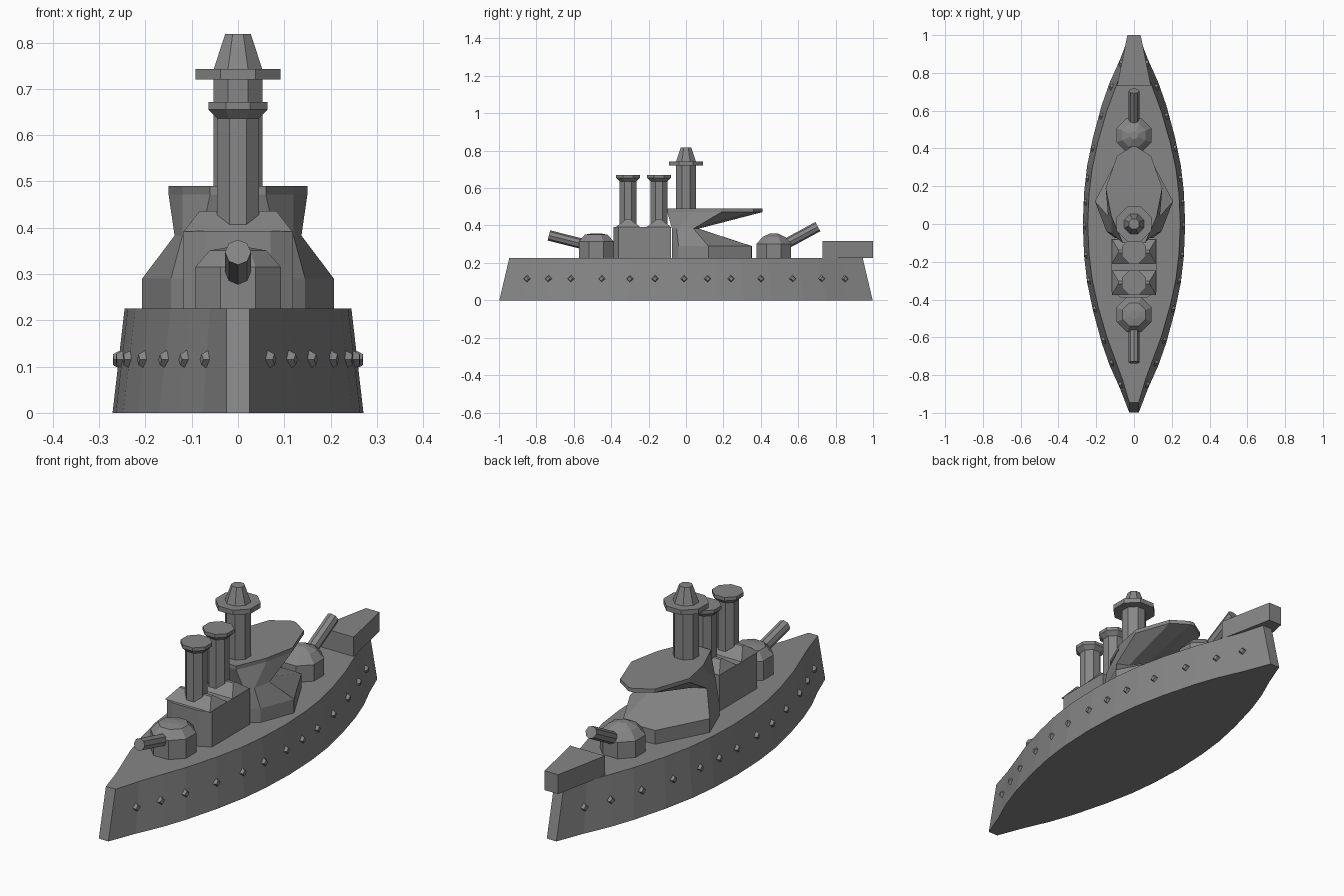
import bpy, bmesh, math
from mathutils import Vector, Matrix

cube = bpy.data.objects.get("Cube")
if cube:
    bpy.data.objects.remove(cube, do_unlink=True)

grey = bpy.data.materials.new("steel grey")
grey.use_nodes = True
COLOUR = (0.24, 0.24, 0.24, 1)
grey.diffuse_color = COLOUR
grey.node_tree.nodes["Principled BSDF"].inputs["Base Color"].default_value = COLOUR


def finish(name, bm):
    bmesh.ops.recalc_face_normals(bm, faces=bm.faces)
    mesh = bpy.data.meshes.new(name)
    bm.to_mesh(mesh)
    bm.free()
    mesh.materials.append(grey)
    ob = bpy.data.objects.new(name, mesh)
    bpy.context.collection.objects.link(ob)
    return ob


def loft(name, rings):
    """Skin a stack of closed rings with equal point counts and cap the ends."""
    bm = bmesh.new()
    loops = [[bm.verts.new(p) for p in ring] for ring in rings]
    n = len(loops[0])
    for a, b in zip(loops, loops[1:]):
        for i in range(n):
            j = (i + 1) % n
            bm.faces.new((a[i], a[j], b[j], b[i]))
    bm.faces.new(loops[0])
    bm.faces.new(loops[-1])
    return finish(name, bm)


def mirrored(half, z):
    """Close a right-hand outline across the centre plane at height z."""
    return [(x, y, z) for x, y in half] + [(-x, y, z) for x, y in reversed(half)]


def turned(name, profile, y, sides=8):
    """Faceted turned part from (radius, height) pairs."""
    rings = []
    for r, z in profile:
        rings.append([(r * math.cos(t), y + r * math.sin(t), z)
                      for t in (math.tau * (i + 0.5) / sides for i in range(sides))])
    return loft(name, rings)


# Hull: pointed lens outline, sides leaning inward toward the deck
outline = [(0.025, 1), (0.068, 0.87), (0.115, 0.75), (0.157, 0.63),
           (0.203, 0.46), (0.234, 0.31), (0.25, 0.17), (0.257, 0)]


def hull_half(length, grow):
    stern = [(x + grow * min(1, (1 - t) * 4), t * length) for x, t in outline]
    return [(x, -y) for x, y in stern] + list(reversed(stern))[1:]


loft("hull", [mirrored(hull_half(0.998, 0.014), 0),
              mirrored(hull_half(0.945, -0.012), 0.225)])


# Portholes: diamond studs along both sides
def hull_width(y):
    t = abs(y) / 0.972
    for (x1, t1), (x0, t0) in zip(outline, outline[1:]):
        if t0 <= t <= t1:
            return x0 + (x1 - x0) * (t - t0) / (t1 - t0)
    return outline[-1][0]


bm = bmesh.new()
for y in (-0.85, -0.735, -0.615, -0.45, -0.3, -0.165, -0.01,
          0.115, 0.24, 0.4, 0.57, 0.725, 0.85):
    slope = (hull_width(y + 0.02) - hull_width(y - 0.02)) / 0.04
    for side in (-1, 1):
        spin = Matrix.Rotation(-side * math.atan(slope), 4, 'Z')
        place = Matrix.Translation((side * hull_width(y), y, 0.115))
        stud = bmesh.ops.create_cone(bm, segments=4, radius1=0.026, radius2=0.012,
                                     depth=0.026, cap_ends=True)["verts"]
        turn = Matrix.Rotation(side * math.pi / 2, 4, 'Y')
        for v in stud:
            v.co = turn @ v.co
        # Stand each square stud on its corner
        corner = max(stud, key=lambda v: v.co.length).co
        if abs(abs(corner.y) - abs(corner.z)) < 0.01:
            bmesh.ops.rotate(bm, verts=stud, cent=(0, 0, 0),
                             matrix=Matrix.Rotation(math.pi / 4, 3, 'X'))
        bmesh.ops.transform(bm, matrix=place @ spin, verts=stud)
finish("portholes", bm)

# Stern platform overhanging the aft deck
stern = [(0.09, 0.73), (0.035, 1.0)]
loft("stern_platform", [mirrored(stern, 0.226), mirrored(stern, 0.317)])

# Bridge: sloped base pinched to a waist, flaring out to an overhanging roof
base = [(0.1, -0.075), (0.145, -0.04), (0.207, 0.12), (0.085, 0.35)]
waist = [(0.08, -0.075), (0.12, -0.05), (0.137, 0.04), (0.085, 0.065)]
roof = [(0.06, -0.1), (0.12, 0.04), (0.15, 0.19), (0.09, 0.36), (0.012, 0.41)]
# The waist and base repeat their front corner to match the roof's pointed nose
base.append((0.02, 0.352))
waist.append((0.02, 0.067))
loft("bridge", [mirrored(base, 0.225), mirrored(base, 0.29),
                mirrored(waist, 0.383), mirrored(roof, 0.472),
                mirrored(roof, 0.49)])

# Funnel house with a hipped roof under each funnel
house = [(0.07, -0.388), (0.118, -0.36), (0.118, -0.08)]
loft("funnel_house", [mirrored(house, 0.225), mirrored(house, 0.393)])
for label, y in (("front", -0.31), ("rear", -0.145)):
    eaves = [(0.117, y - 0.065), (0.117, y + 0.065)]
    ridge = [(0.083, y - 0.008), (0.083, y + 0.008)]
    loft(label + "_funnel_roof", [mirrored(eaves, 0.392), mirrored(ridge, 0.436)])
    turned(label + "_funnel", [(0.049, 0.39), (0.049, 0.636), (0.069, 0.655),
                               (0.069, 0.671)], y)

# Mast tower with lookout disc and tapered cap
turned("mast", [(0.057, 0.48), (0.057, 0.72)], 0)
turned("lookout", [(0.099, 0.72), (0.099, 0.743)], 0)
turned("mast_cap", [(0.057, 0.742), (0.03, 0.818)], 0)


# Gun turrets: faceted drum, shallow dome and a raised barrel
def turret(label, y, wall, start, tip):
    turned(label + "_turret", [(0.1, 0.225), (0.1, wall), (0.066, wall + 0.036),
                               (0.022, 0.358)], y)
    bm = bmesh.new()
    a, b = Vector(start), Vector(tip)
    rot = (b - a).to_track_quat('Z', 'Y').to_matrix().to_4x4()
    bmesh.ops.create_cone(bm, segments=8, radius1=0.028, radius2=0.028,
                          depth=(b - a).length, cap_ends=True,
                          matrix=Matrix.Translation((a + b) / 2) @ rot)
    finish(label + "_gun", bm)


turret("front", -0.48, 0.315, (0, -0.5, 0.288), (0, -0.733, 0.347))
turret("rear", 0.47, 0.302, (0, 0.48, 0.272), (0, 0.705, 0.394))
